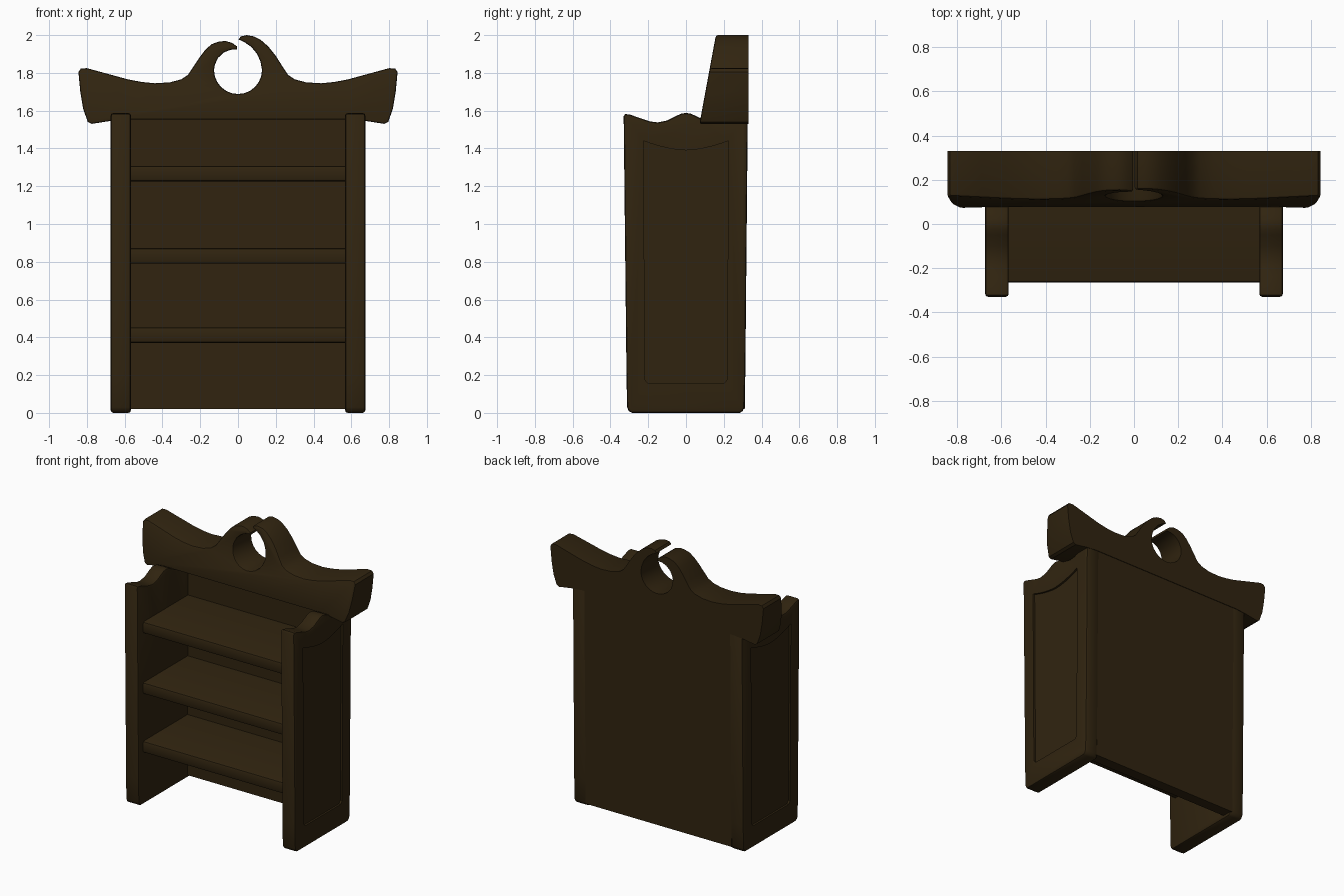
import bpy, bmesh, math
from mathutils import Vector

if "Cube" in bpy.data.objects:
    bpy.data.objects.remove(bpy.data.objects["Cube"])

wood = bpy.data.materials.new("dark_walnut")
wood.diffuse_color = (0.030, 0.0175, 0.005, 1)
wood.use_nodes = True
wood.node_tree.nodes["Principled BSDF"].inputs["Base Color"].default_value = wood.diffuse_color


def prism(name, near, far, bevel=0.0, pick=None, segs=2):
    """Solid between two matching outlines, with chosen edges rounded."""
    bm = bmesh.new()
    a = [bm.verts.new(p) for p in near]
    b = [bm.verts.new(p) for p in far]
    n = len(a)
    bm.faces.new(a)
    bm.faces.new(b[::-1])
    for i in range(n):
        j = (i + 1) % n
        bm.faces.new((a[j], a[i], b[i], b[j]))
    bmesh.ops.recalc_face_normals(bm, faces=bm.faces)
    if bevel:
        edges = [e for e in bm.edges if e.calc_face_angle(0) > math.radians(40)
                 and (pick is None or pick(e))]
        bmesh.ops.bevel(bm, geom=edges, offset=bevel, segments=segs,
                        profile=0.5, affect='EDGES', clamp_overlap=True)
    bmesh.ops.recalc_face_normals(bm, faces=bm.faces)
    me = bpy.data.meshes.new(name)
    bm.to_mesh(me)
    bm.free()
    me.materials.append(wood)
    ob = bpy.data.objects.new(name, me)
    bpy.context.collection.objects.link(ob)
    return ob


def activate(ob):
    bpy.ops.object.select_all(action='DESELECT')
    ob.select_set(True)
    bpy.context.view_layer.objects.active = ob


def smooth(ob):
    activate(ob)
    bpy.ops.object.shade_smooth_by_angle(angle=math.radians(35))


def across_x(name, prof, x0, x1, **kw):
    return prism(name, [(x0, y, z) for y, z in prof],
                 [(x1, y, z) for y, z in prof], **kw)


# side panels: wavy top, slight taper, recessed field with a scooped top
wave = [(-0.30, 1.58), (-0.24, 1.56), (-0.19, 1.543), (-0.15, 1.538),
        (-0.10, 1.548), (-0.05, 1.573), (-0.025, 1.584)]
side_prof = ([(-0.312, 0.03), (-0.315, 0.2), (-0.33, 1.57), (-0.322, 1.582)] + wave + [(0, 1.588)]
             + [(-y, z) for y, z in reversed(wave)]
             + [(0.320, 1.582), (0.327, 1.57), (0.314, 0.2), (0.309, 0.03), (0.30, 0.01), (0.285, 0.0),
                (-0.285, 0.0), (-0.303, 0.01)])
scoop = [(0.225 * t, 1.39 + 0.05 * abs(t) ** 1.7)
         for t in (1, 0.8, 0.6, 0.4, 0.2, 0, -0.2, -0.4, -0.6, -0.8, -1)]
field = [(-0.217, 0.175), (-0.20, 0.155), (0.20, 0.155), (0.217, 0.175)] + scoop
for s, label in ((-1, "left"), (1, "right")):
    panel = across_x(label + "_side_panel", side_prof, s * 0.567, s * 0.674, bevel=0.014,
                     pick=lambda e: abs(e.verts[0].co.x - e.verts[1].co.x) < 0.01)
    cutter = across_x("recess_cutter", field, s * 0.66, s * 0.72)
    cutter.hide_render = True
    mod = panel.modifiers.new("recess", 'BOOLEAN')
    mod.operation = 'DIFFERENCE'
    mod.solver = 'EXACT'
    mod.object = cutter
    activate(panel)
    bpy.ops.object.modifier_apply(modifier=mod.name)
    bpy.data.objects.remove(cutter, do_unlink=True)
    smooth(panel)

# back board
across_x("back_board", [(0.235, 0.02), (0.311, 0.02), (0.326, 1.57), (0.245, 1.57)], -0.58, 0.58)

# three shelves
for i, z in enumerate((0.37, 0.79, 1.225)):
    prof = [(-0.265, z), (0.26, z), (0.26, z + 0.083), (-0.265, z + 0.083)]
    smooth(across_x("shelf_%d" % (i + 1), prof, -0.59, 0.59, bevel=0.014,
                    pick=lambda e: all(v.co.y < 0 for v in e.verts)
                    and abs(e.verts[0].co.x - e.verts[1].co.x) > 0.5))

# crown: upswept ends, two horns curling round an open ring
end = [(0.0, 1.553), (0.60, 1.553), (0.68, 1.545), (0.775, 1.53), (0.795, 1.54), (0.82, 1.61),
       (0.835, 1.70), (0.845, 1.805), (0.832, 1.823), (0.80, 1.825), (0.69, 1.795),
       (0.58, 1.765), (0.51, 1.752), (0.44, 1.745), (0.36, 1.75), (0.30, 1.766), (0.265, 1.79)]
right_horn = [(0.235, 1.835), (0.20, 1.89), (0.16, 1.94), (0.12, 1.975), (0.085, 1.993),
              (0.045, 2.0), (0.015, 1.993), (0.003, 1.977),
              (0.035, 1.962), (0.07, 1.938), (0.10, 1.902), (0.119, 1.86)]
left_horn = [(-0.122, 1.845), (-0.105, 1.88), (-0.075, 1.908), (-0.04, 1.922), (-0.005, 1.925),
             (-0.005, 1.94), (-0.03, 1.958), (-0.065, 1.969), (-0.10, 1.966),
             (-0.14, 1.952), (-0.175, 1.92), (-0.205, 1.88), (-0.235, 1.835)]
ring = [(0.127 * math.cos(a), 1.815 + 0.127 * math.sin(a))
        for a in (math.radians(-d) for d in range(0, 181, 15))]
outline = end + right_horn + ring + left_horn + [(-x, z) for x, z in reversed(end[1:])]


def front_y(z):
    return 0.075 + 0.185 * (z - 1.55)


smooth(prism("crown", [(x, front_y(z), z) for x, z in outline],
             [(x, 0.33, z) for x, z in outline], bevel=0.012,
             pick=lambda e: all(v.co.y < 0.25 for v in e.verts)))
